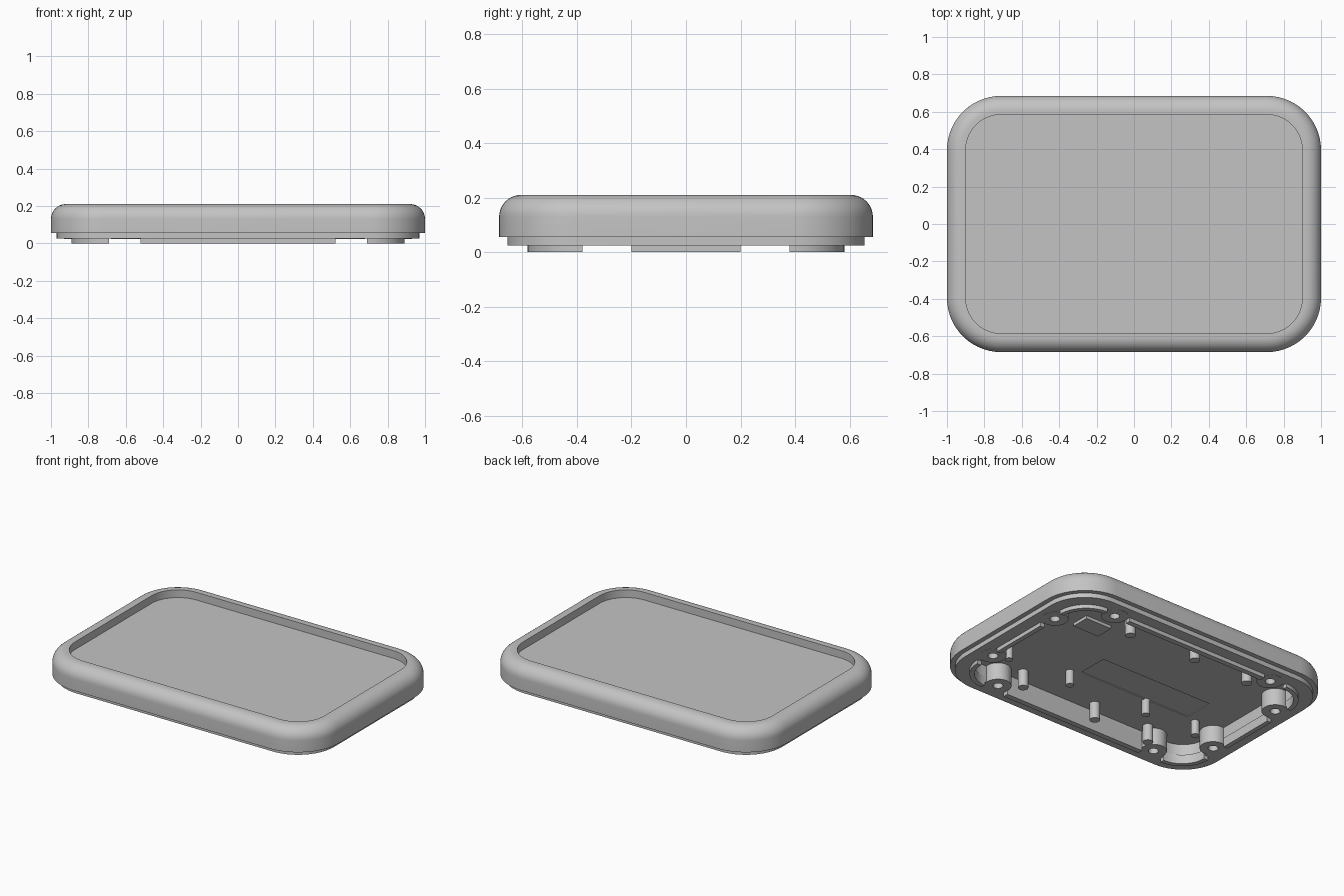
import bpy, bmesh, math
from mathutils import Matrix

if "Cube" in bpy.data.objects:
    bpy.data.objects.remove(bpy.data.objects["Cube"], do_unlink=True)

grey = bpy.data.materials.new("light_grey")
grey.use_nodes = True
colour = (0.55, 0.55, 0.55, 1)
grey.diffuse_color = colour
grey.node_tree.nodes["Principled BSDF"].inputs["Base Color"].default_value = colour

HX, HY, CORNER = 1.0, 0.685, 0.29      # outer half sizes and corner radius
RIM_Z, FLOOR_Z, RECESS_Z, TOP_Z = 0.025, 0.135, 0.16, 0.21
FILLET = 0.08


def finish(name, bm):
    bmesh.ops.recalc_face_normals(bm, faces=bm.faces)
    mesh = bpy.data.meshes.new(name)
    bm.to_mesh(mesh)
    bm.free()
    obj = bpy.data.objects.new(name, mesh)
    bpy.context.collection.objects.link(obj)
    mesh.materials.append(grey)
    return obj


def smooth(obj):
    bpy.ops.object.select_all(action='DESELECT')
    obj.select_set(True)
    bpy.context.view_layer.objects.active = obj
    bpy.ops.object.shade_smooth_by_angle(angle=math.radians(30))


def rounded_ring(bm, inset, z, steps=14):
    r = CORNER - inset
    verts = []
    for q, (sx, sy) in enumerate([(1, 1), (-1, 1), (-1, -1), (1, -1)]):
        for i in range(steps + 1):
            a = math.pi / 2 * (q + i / steps)
            verts.append(bm.verts.new((sx * (HX - CORNER) + r * math.cos(a),
                                       sy * (HY - CORNER) + r * math.sin(a), z)))
    return verts


def skin(bm, rings, closed=False):
    pairs = list(zip(rings, rings[1:]))
    if closed:
        pairs.append((rings[-1], rings[0]))
    for a, b in pairs:
        n = len(a)
        for i in range(n):
            j = (i + 1) % n
            bm.faces.new((a[i], a[j], b[j], b[i]))


def add_box(bm, x0, x1, y0, y1, z0, z1):
    m = Matrix.Translation(((x0 + x1) / 2, (y0 + y1) / 2, (z0 + z1) / 2))
    bmesh.ops.create_cube(bm, size=1, matrix=m @ Matrix.Diagonal((x1 - x0, y1 - y0, z1 - z0, 1)))


def add_cylinder(bm, x, y, r, z0, z1, sides=32):
    bmesh.ops.create_cone(bm, cap_ends=True, segments=sides, radius1=r, radius2=r,
                          depth=z1 - z0, matrix=Matrix.Translation((x, y, (z0 + z1) / 2)))


# Lid shell: cavity, stepped lower edge, filleted top rim, recessed panel
section = [(0.135, FLOOR_Z), (0.135, RIM_Z), (0.03, RIM_Z), (0.03, 0.055), (0, 0.055)]
for i in range(11):
    a = math.pi / 2 * i / 10
    section.append((FILLET * (1 - math.cos(a)), TOP_Z - FILLET * (1 - math.sin(a))))
section += [(0.1, TOP_Z), (0.1, RECESS_Z)]
bm = bmesh.new()
rings = [rounded_ring(bm, d, z) for d, z in section]
skin(bm, rings)
bm.faces.new(rings[0])
bm.faces.new(rings[-1])
shell = finish("lid_shell", bm)

# Screw holes and the shallow pocket, cut into the shell
signs = [(sx, sy) for sx in (1, -1) for sy in (1, -1)]
boss_spots = [(sx * x, sy * y) for sx, sy in signs for x, y in ((0.85, 0.285), (0.6, 0.537))]
bm = bmesh.new()
for x, y in boss_spots:
    add_cylinder(bm, x, y, 0.031, -0.05, 0.11)
add_box(bm, -0.62, 0.2, -0.245, -0.044, 0.1, FLOOR_Z + 0.005)
cutter = finish("hole_cutter", bm)
cutter.hide_render = True
mod = shell.modifiers.new("holes", 'BOOLEAN')
mod.operation = 'DIFFERENCE'
mod.solver = 'EXACT'
mod.object = cutter
bpy.context.view_layer.objects.active = shell
bpy.ops.object.modifier_apply(modifier=mod.name)
bpy.data.objects.remove(cutter, do_unlink=True)
smooth(shell)

# Screw bosses with blind holes
bm = bmesh.new()
for x, y in boss_spots:
    circles = []
    for r, z in ((0.08, FLOOR_Z + 0.01), (0.08, RIM_Z - 0.001), (0.03, RIM_Z - 0.001), (0.03, 0.11)):
        circles.append([bm.verts.new((x + r * math.cos(math.tau * i / 32),
                                      y + r * math.sin(math.tau * i / 32), z)) for i in range(32)])
    skin(bm, circles)
    bm.faces.new(circles[0])
    bm.faces.new(circles[-1])
smooth(finish("screw_bosses", bm))

# Locating ribs on the straight sides
bm = bmesh.new()
for s in (1, -1):
    y0, y1 = sorted((s * 0.545, s * 0.58))
    add_box(bm, -0.52, 0.52, y0, y1, 0, 0.06)
    x0, x1 = sorted((s * 0.86, s * 0.89))
    add_box(bm, x0, x1, -0.2, 0.2, 0, 0.06)
finish("straight_ribs", bm)

# Locating ribs curving round the corners
bm = bmesh.new()
for sx, sy in signs:
    slices = []
    for i in range(17):
        a = math.pi / 2 * i / 16
        slices.append([bm.verts.new((sx * (0.69 + r * math.cos(a)), sy * (0.38 + r * math.sin(a)), z))
                       for r, z in ((0.17, 0), (0.2, 0), (0.2, 0.06), (0.17, 0.06))])
    skin(bm, slices)
    bm.faces.new(slices[0])
    bm.faces.new(slices[-1])
smooth(finish("corner_ribs", bm))

# Support posts under the panel
bm = bmesh.new()
for x, y in ((0.47, -0.46), (-0.1, -0.48), (-0.51, -0.48), (0.38, 0.42), (-0.1, 0.44), (-0.51, 0.43)):
    add_cylinder(bm, x, y, 0.031, RIM_Z, FLOOR_Z + 0.01, 24)
smooth(finish("wide_posts", bm))
bm = bmesh.new()
for x, y in ((0.73, -0.28), (0.26, -0.28), (-0.31, -0.26), (-0.69, -0.26)):
    add_cylinder(bm, x, y, 0.025, 0.04, FLOOR_Z + 0.01, 24)
smooth(finish("narrow_posts", bm))

# Small raised pad
bm = bmesh.new()
add_box(bm, 0.42, 0.61, 0.17, 0.29, 0.115, FLOOR_Z + 0.01)
finish("raised_pad", bm)
